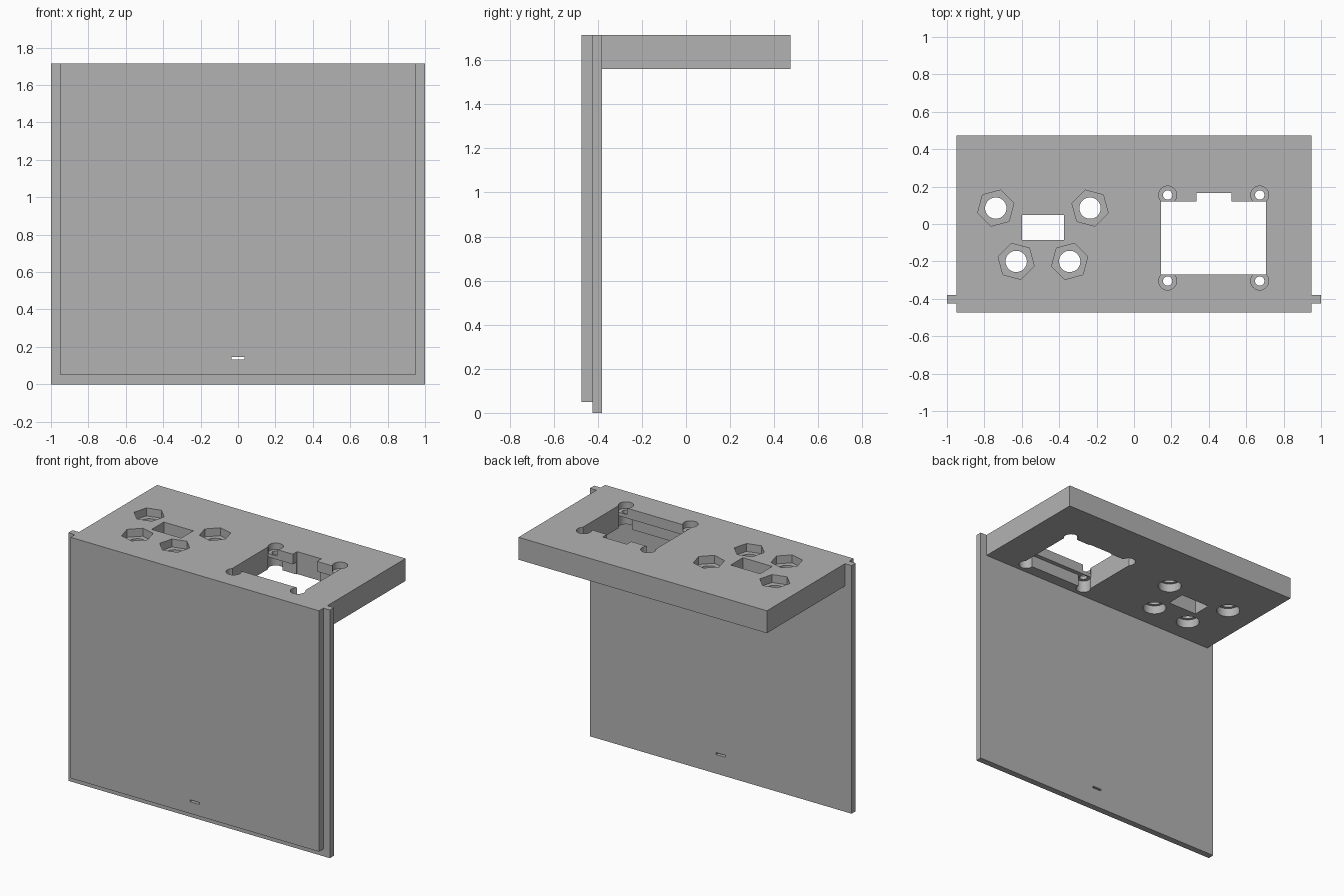
import bpy, math

if "Cube" in bpy.data.objects:
    bpy.data.objects.remove(bpy.data.objects["Cube"], do_unlink=True)

TOP, UNDER = 1.715, 1.56   # shelf top and underside
OVER = 0.05                # cutter overshoot

grey = bpy.data.materials.new("plain_grey")
grey.use_nodes = True
colour = (0.45, 0.45, 0.45, 1)
grey.diffuse_color = colour
grey.node_tree.nodes["Principled BSDF"].inputs["Base Color"].default_value = colour


def box(name, x, y, z):
    bpy.ops.mesh.primitive_cube_add(size=1)
    ob = bpy.context.object
    ob.name = name
    ob.location = [sum(r) / 2 for r in (x, y, z)]
    ob.scale = [r[1] - r[0] for r in (x, y, z)]
    bpy.ops.object.transform_apply(location=True, rotation=True, scale=True)
    ob.data.materials.append(grey)
    return ob


def prism(name, centre, radius, z, sides=40, turn=0):
    bpy.ops.mesh.primitive_cylinder_add(vertices=sides, radius=radius, depth=z[1] - z[0])
    ob = bpy.context.object
    ob.name = name
    ob.location = (*centre, sum(z) / 2)
    ob.rotation_euler.z = math.radians(turn)
    bpy.ops.object.transform_apply(location=True, rotation=True, scale=True)
    ob.data.materials.append(grey)
    return ob


def combine(target, tool, operation):
    bpy.context.view_layer.objects.active = target
    mod = target.modifiers.new("join_or_cut", "BOOLEAN")
    mod.operation = operation
    mod.solver = "EXACT"
    mod.object = tool
    bpy.ops.object.modifier_apply(modifier=mod.name)
    bpy.data.objects.remove(tool, do_unlink=True)


# Body: sliding back plate, raised front panel and shelf in one piece
body = box("panel_with_shelf", (-1, 1), (-0.425, -0.38), (0, TOP))
combine(body, box("front_panel", (-0.95, 0.95), (-0.473, -0.4), (0.05, TOP)), "UNION")
combine(body, box("shelf", (-0.95, 0.95), (-0.4, 0.473), (UNDER, TOP)), "UNION")

through = (UNDER - OVER, TOP + OVER)

# Small slot low in the panel
combine(body, box("panel_slot", (-0.035, 0.035), (-0.6, -0.3), (0.132, 0.145)), "DIFFERENCE")

# Rectangular port between the nut pockets
combine(body, box("port", (-0.6, -0.375), (-0.085, 0.047), through), "DIFFERENCE")

# Hexagonal nut pockets with a shaft hole and a wider bore below
for dx, y, turn in ((0.252, 0.085, 15), (0.143, -0.2, -15)):
    for side in (-1, 1):
        centre = (-0.487 + side * dx, y)
        combine(body, prism("nut_pocket", centre, 0.1, (TOP - 0.055, TOP + OVER), 6, -side * turn + 30), "DIFFERENCE")
        combine(body, prism("shaft_hole", centre, 0.057, through), "DIFFERENCE")
        combine(body, prism("lower_bore", centre, 0.076, (UNDER - OVER, UNDER + 0.06)), "DIFFERENCE")

# Screen window, cable notch and the wider recess below
combine(body, box("window", (0.145, 0.705), (-0.27, 0.12), through), "DIFFERENCE")
combine(body, box("notch", (0.335, 0.52), (0.1, 0.167), through), "DIFFERENCE")
combine(body, box("recess", (0.145, 0.705), (-0.3, 0.16), (UNDER - OVER, UNDER + 0.085)), "DIFFERENCE")

# Screw holes at the window corners, counterbored from both faces
for x in (0.18, 0.672):
    for y in (-0.305, 0.155):
        combine(body, prism("screw_hole", (x, y), 0.025, through, 24), "DIFFERENCE")
        combine(body, prism("upper_counterbore", (x, y), 0.048, (TOP - 0.045, TOP + OVER)), "DIFFERENCE")
        combine(body, prism("lower_counterbore", (x, y), 0.048, (UNDER - OVER, UNDER + 0.085)), "DIFFERENCE")

# Crisp edges with smooth bores
bpy.ops.object.select_all(action="DESELECT")
body.select_set(True)
bpy.context.view_layer.objects.active = body
bpy.ops.object.shade_smooth_by_angle(angle=math.radians(30))
